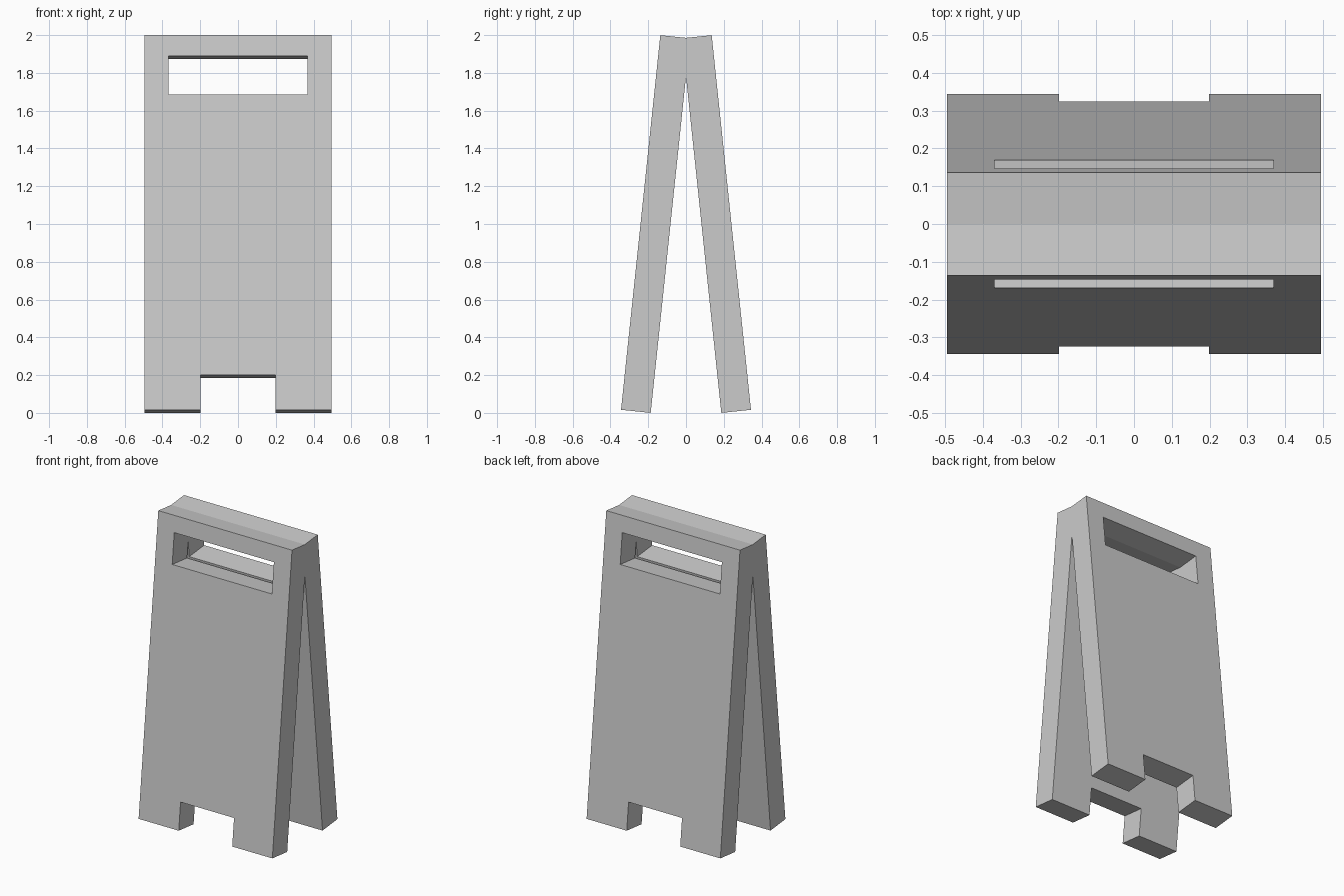
import bpy, bmesh, math
from mathutils import Vector

if "Cube" in bpy.data.objects:
    bpy.data.objects.remove(bpy.data.objects["Cube"])

# Panel dimensions: x breaks across the width, s breaks along the slope
XS = [-0.495, -0.369, -0.198, 0.198, 0.369, 0.495]
SS = [0.0, 0.185, 1.678, 1.884, 1.994]
TILT = math.radians(5.99)
THICK = 0.158
FOOT = Vector((0, -0.344, 0.0165))          # outer bottom edge
UP = Vector((0, math.sin(TILT), math.cos(TILT)))
INWARD = Vector((0, math.cos(TILT), -math.sin(TILT)))


def is_open(i, j):
    foot_notch = j == 0 and i == 2
    handle = j == 2 and 1 <= i <= 3
    return foot_notch or handle


bm = bmesh.new()

# Outer face of the leaning panel, leaving out the notch and handle slot
grid = [[bm.verts.new(FOOT + UP * s + Vector((x, 0, 0))) for x in XS] for s in SS]
for j in range(len(SS) - 1):
    for i in range(len(XS) - 1):
        if not is_open(i, j):
            bm.faces.new((grid[j][i], grid[j][i + 1], grid[j + 1][i + 1], grid[j + 1][i]))

# Thickness
res = bmesh.ops.extrude_face_region(bm, geom=bm.faces[:], use_keep_orig=True)
bmesh.ops.translate(bm, vec=INWARD * THICK,
                    verts=[g for g in res["geom"] if isinstance(g, bmesh.types.BMVert)])
bmesh.ops.recalc_face_normals(bm, faces=bm.faces[:])

# Trim at the centre plane where the two panels meet
bmesh.ops.bisect_plane(bm, geom=bm.verts[:] + bm.edges[:] + bm.faces[:],
                       plane_co=(0, 0, 0), plane_no=(0, 1, 0), clear_outer=True)
bmesh.ops.delete(bm, geom=[v for v in bm.verts if not v.link_faces], context='VERTS')

mesh = bpy.data.meshes.new("folding_sign_panels")
bm.to_mesh(mesh)
bm.free()
sign = bpy.data.objects.new("folding_sign_panels", mesh)
bpy.context.collection.objects.link(sign)

# Back panel mirrored from the front one
mirror = sign.modifiers.new("back_panel", 'MIRROR')
mirror.use_axis = (False, True, False)
mirror.use_clip = True
mirror.merge_threshold = 0.0005
